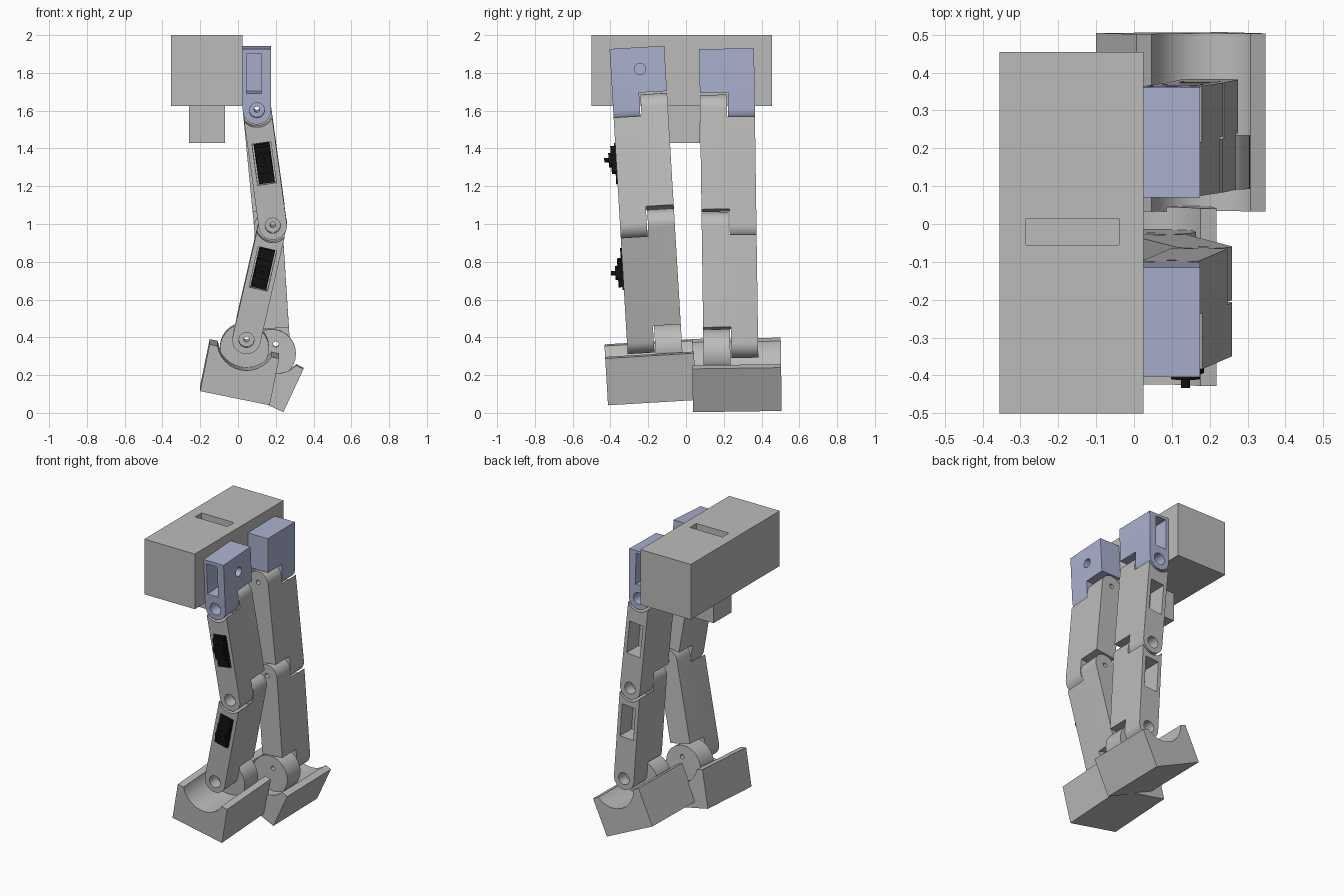
import bpy, bmesh
from math import sin, cos, pi, radians, atan2
from mathutils import Matrix, Vector

if "Cube" in bpy.data.objects:
    bpy.data.objects.remove(bpy.data.objects["Cube"], do_unlink=True)


def material(name, rgb):
    m = bpy.data.materials.new(name)
    m.use_nodes = True
    m.diffuse_color = (*rgb, 1)
    m.node_tree.nodes["Principled BSDF"].inputs["Base Color"].default_value = (*rgb, 1)
    return m


GREY = material("plain grey", (0.5, 0.5, 0.49))
BLUE = material("pale blue", (0.4, 0.44, 0.62))
BLACK = material("black", (0.006, 0.006, 0.006))

HALF = 0.145   # half depth of a leg
R = 0.075      # half width and end radius of a link
GAP = 0.003    # play between neighbouring links


# Profiles in x and z
def arc(cx, cz, r, a0, a1, n=24):
    return [(cx + r * cos(radians(a0 + (a1 - a0) * i / n)),
             cz + r * sin(radians(a0 + (a1 - a0) * i / n))) for i in range(n + 1)]


def circle(cx, cz, r):
    return arc(cx, cz, r, 0, 360, 32)[:-1]


def rect(x0, x1, z0, z1):
    return [(x0, z0), (x1, z0), (x1, z1), (x0, z1)]


def prism(name, profile, y0, y1, mat=GREY):
    """Extrude an x-z profile from y0 to y1."""
    bm = bmesh.new()
    face = bm.faces.new([bm.verts.new((x, y0, z)) for x, z in profile])
    ext = bmesh.ops.extrude_face_region(bm, geom=[face])["geom"]
    bmesh.ops.translate(bm, vec=(0, y1 - y0, 0),
                        verts=[v for v in ext if isinstance(v, bmesh.types.BMVert)])
    bmesh.ops.recalc_face_normals(bm, faces=bm.faces)
    mesh = bpy.data.meshes.new(name)
    bm.to_mesh(mesh)
    bm.free()
    mesh.materials.append(mat)
    ob = bpy.data.objects.new(name, mesh)
    bpy.context.scene.collection.objects.link(ob)
    return ob


def combine(ob, others, operation="DIFFERENCE"):
    """Apply booleans and drop the helper objects."""
    for c in others:
        c.hide_render = True
        mod = ob.modifiers.new("bool", "BOOLEAN")
        mod.operation, mod.solver, mod.object = operation, "EXACT", c
    bpy.context.view_layer.update()
    mesh = bpy.data.meshes.new_from_object(
        ob.evaluated_get(bpy.context.evaluated_depsgraph_get()))
    ob.modifiers.clear()
    ob.data = mesh
    for c in others:
        bpy.data.objects.remove(c, do_unlink=True)
    return ob


def finish(ob, matrix):
    ob.data.transform(matrix)
    bpy.ops.object.select_all(action="DESELECT")
    ob.select_set(True)
    bpy.context.view_layer.objects.active = ob
    bpy.ops.object.shade_smooth_by_angle(angle=radians(30))


def pin_holes(s, z):
    """Wide bore on the outer face and a narrow hole right through."""
    return [prism("cut", circle(0, z, 0.04), s * 0.07, s * 0.2),
            prism("cut", circle(0, z, 0.015), -0.2, 0.2)]


def build_link(name, s, length, window_z):
    # Stadium bar: inner tab on top, outer tab at the bottom, recessed window
    bar = prism(name, arc(0, 0, R, 0, 180) + arc(0, -length, R, 180, 360), -HALF, HALF)
    socket = arc(0, 0, 0.09, 180, 360) + [(0.09, 0.1), (-0.09, 0.1)]
    return combine(bar, [
        prism("cut", socket, -s * GAP, s * 0.2),
        prism("cut", rect(-0.1, 0.1, -length - 0.1, -length + 0.085), s * GAP, -s * 0.2),
        prism("cut", rect(-0.05, 0.05, window_z - 0.11, window_z + 0.11), s * 0.02, s * 0.2),
        *pin_holes(s, -length),
        prism("cut", circle(0, 0, 0.015), -0.2, 0.2)])


def build_hip(name, s, top, side_hole):
    # Block with a rounded outer tab around the hip pin at its origin
    hip = prism(name, [(R, top), (-R, top)] + arc(0, 0, R, 180, 360), -HALF, HALF, BLUE)
    cuts = [prism("cut", rect(-0.1, 0.1, -0.1, 0.085), s * GAP, -s * 0.2, BLUE),
            prism("cut", rect(-0.055, 0.025, 0.09, 0.3), -s * 0.06, s * 0.2, BLUE),
            *pin_holes(s, 0)]
    if side_hole:
        bore = prism("cut", circle(0, 0, 0.03), 0, 0.15, BLUE)
        bore.data.transform(Matrix.Translation((0.15, 0.01, top - 0.115)) @ Matrix.Rotation(pi / 2, 4, "Z"))
        cuts.append(bore)
    return combine(hip, cuts)


def build_foot(name, s):
    # Block with a round trough along it and an upright disc for the ankle pin
    foot = prism(name, rect(-0.188, 0.188, -0.308, -0.055), s * -0.205, s * 0.265)
    combine(foot, [prism("cut", circle(0, 0, 0.155), -0.4, 0.4)])
    combine(foot, [prism("disc", circle(0, -0.055, 0.13), s * -HALF, -s * GAP)], "UNION")
    return combine(foot, [prism("cut", circle(0, 0, 0.015), -0.2, 0.2)])


def build_servo(name, s, z, shaft):
    # Mounting plate, case, gear cap and shaft
    steps = [(rect(-0.042, 0.042, z - 0.105, z + 0.105), 0.152),
             (rect(-0.04, 0.04, z + shaft - 0.07, z + shaft + 0.07), 0.172),
             (circle(0, z + shaft, 0.038), 0.185),
             (circle(0, z + shaft, 0.012), 0.208)]
    parts = [prism(name, p, s * (0.04 + 0.001 * i), s * depth, BLACK)
             for i, (p, depth) in enumerate(steps)]
    return combine(parts[0], parts[1:], "UNION")


def build_leg(side, s, y, top, tilt, pins, foot_angle, servos):
    leg = Matrix.Translation((0, y, top)) @ Matrix.Rotation(radians(tilt), 4, "X")
    pins = [Vector((x, 0, z - top)) for x, z in pins]

    def at(pin, angle=0.0):
        return leg @ Matrix.Translation(pin) @ Matrix.Rotation(angle, 4, "Y")

    finish(build_hip(side + "_hip", s, -pins[0].z, servos), at(pins[0]))
    for i, (part, window) in enumerate((("thigh", -0.285), ("shin", -0.235))):
        d = pins[i] - pins[i + 1]
        place = at(pins[i], atan2(d.x, d.z))
        finish(build_link(f"{side}_{part}", s, d.length, window), place)
        if servos:
            shaft = 0.02 if part == "thigh" else -0.02
            finish(build_servo(f"{side}_{part}_servo", s, window, shaft), place)
    finish(build_foot(side + "_foot", s), at(pins[2], radians(foot_angle)))


# Body block with a slot on top and a smaller block hanging below
body = prism("body", rect(-0.355, 0.025, 1.625, 2), -0.5, 0.455)
combine(body, [prism("cut", rect(-0.285, -0.04, 1.9, 2.1), -0.055, 0.015)])
finish(body, Matrix())
finish(prism("body_lower_block", rect(-0.26, -0.07, 1.43, 1.625), -0.115, 0.075), Matrix())

# Two legs, their outer faces turned away from each other
build_leg("front", -1, -0.26, 1.935, 3.4,
          [(0.1, 1.61), (0.184, 0.998), (0.045, 0.392)], 11.5, True)
build_leg("back", 1, 0.215, 1.928, 0.8,
          [(0.1, 1.61), (0.16, 0.988), (0.2, 0.365)], 25, False)
